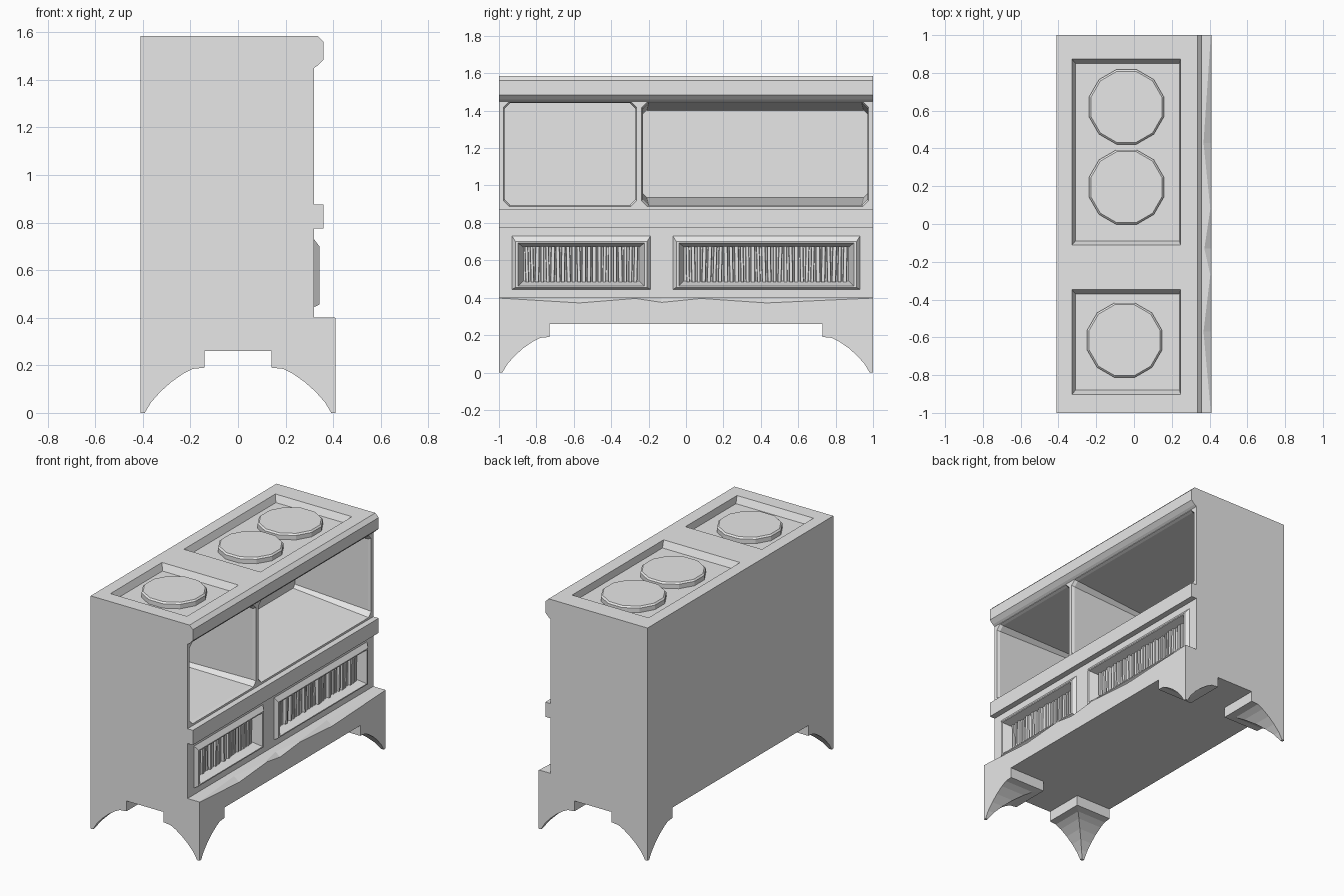
import bpy, bmesh, math, random

random.seed(4)
if "Cube" in bpy.data.objects:
    bpy.data.objects.remove(bpy.data.objects["Cube"], do_unlink=True)

grey = bpy.data.materials.new("plain_grey")
grey.use_nodes = True
COLOUR = (0.8, 0.8, 0.8, 1)
grey.diffuse_color = COLOUR
grey.node_tree.nodes["Principled BSDF"].inputs["Base Color"].default_value = COLOUR


def loft(name, rings):
    """Closed solid through a list of matching point rings."""
    bm = bmesh.new()
    loops = [[bm.verts.new(p) for p in ring] for ring in rings]
    for a, b in zip(loops, loops[1:]):
        for i in range(len(a)):
            j = (i + 1) % len(a)
            bm.faces.new((a[i], a[j], b[j], b[i]))
    bm.faces.new(loops[0])
    bm.faces.new(loops[-1])
    bmesh.ops.recalc_face_normals(bm, faces=bm.faces)
    mesh = bpy.data.meshes.new(name)
    bm.to_mesh(mesh)
    bm.free()
    mesh.materials.append(grey)
    obj = bpy.data.objects.new(name, mesh)
    bpy.context.collection.objects.link(obj)
    return obj


def upright(x, y0, y1, z0, z1, c=0):
    """Rectangle facing x, with corners clipped by c."""
    if not c:
        return [(x, y0, z0), (x, y1, z0), (x, y1, z1), (x, y0, z1)]
    return [(x, y0 + c, z0), (x, y1 - c, z0), (x, y1, z0 + c), (x, y1, z1 - c),
            (x, y1 - c, z1), (x, y0 + c, z1), (x, y0, z1 - c), (x, y0, z0 + c)]


def flat(z, x0, x1, y0, y1):
    """Rectangle facing z."""
    return [(x0, y0, z), (x1, y0, z), (x1, y1, z), (x0, y1, z)]


def along_y(name, profile):
    return loft(name, [[(x, y, z) for x, z in profile] for y in (-1, 1)])


def cut(targets, rings):
    """Carve a lofted shape out of each target and remove the cutter."""
    cutter = loft("cutter", rings)
    for obj in targets:
        mod = obj.modifiers.new("cut", "BOOLEAN")
        mod.operation, mod.solver, mod.object = "DIFFERENCE", "EXACT", cutter
        bpy.context.view_layer.update()
        graph = bpy.context.evaluated_depsgraph_get()
        mesh = bpy.data.meshes.new_from_object(obj.evaluated_get(graph))
        obj.modifiers.clear()
        obj.data = mesh
    bpy.data.objects.remove(cutter, do_unlink=True)


# Main case
case = loft("case", [flat(0.26, -0.41, 0.32, -1, 1), flat(1.585, -0.41, 0.32, -1, 1)])

# Open compartments: the wide one is shallower and narrows to the back
for y0, y1, back, taper in ((-0.97, -0.27, -0.37, 0), (-0.23, 0.97, -0.25, 0.04)):
    cut([case], [upright(0.33, y0 - 0.01, y1 + 0.01, 0.885, 1.45, 0.03),
                 upright(0.30, y0, y1, 0.895, 1.44, 0.03),
                 upright(back, y0, y1, 0.895 + taper, 1.44 - taper, 0.02)])

# Sunken top trays with hot plates
for y0, y1 in ((-0.12, 0.88), (-0.91, -0.34)):
    cut([case], [flat(1.60, -0.335, 0.25, y0, y1),
                 flat(1.54, -0.31, 0.24, y0 + 0.03, y1 - 0.03)])
for i, (x, y) in enumerate(((-0.04, 0.62), (-0.04, 0.195), (-0.05, -0.615))):
    rings = []
    for z, r in ((1.535, 0.205), (1.57, 0.205), (1.58, 0.195)):
        turns = [math.radians(30 * k + 15) for k in range(12)]
        rings.append([(x + r * math.cos(t), y + r * math.sin(t), z) for t in turns])
    loft(f"hot_plate_{i + 1}", rings)

# Cornice and middle ledge
along_y("cornice", [(0.32, 1.45), (0.335, 1.46), (0.36, 1.485), (0.36, 1.56),
                    (0.335, 1.585), (0.32, 1.585)])
along_y("ledge", [(0.32, 0.775), (0.36, 0.775), (0.36, 0.875), (0.32, 0.875)])

# Base skirt with a worn top edge
wear = ((-1, 0.002), (-0.57, 0.028), (-0.27, 0.004), (-0.13, 0.025),
        (0.08, 0.004), (0.43, 0.028), (1, 0.002))
loft("base_skirt", [[(0.32, y, 0.26), (0.41, y, 0.26), (0.41, y, 0.4 - d),
                     (0.41 - 1.5 * d, y, 0.4), (0.32, y, 0.4)] for y, d in wear])

# Grilles: raised trim, sloping recess and uneven upright slats
for side, y0, y1, count in (("right", -0.90, -0.22, 22), ("left", -0.04, 0.90, 30)):
    trim = loft(f"grille_trim_{side}", [upright(0.32, y0 - 0.03, y1 + 0.03, 0.445, 0.73),
                                        upright(0.342, y0 - 0.012, y1 + 0.012, 0.455, 0.70)])
    cut([case, trim], [upright(0.35, y0, y1, 0.46, 0.695),
                       upright(0.265, y0 + 0.03, y1 - 0.03, 0.49, 0.67)])
    step = (y1 - y0 - 0.07) / count
    for k in range(count):
        y = y0 + 0.035 + step * (k + 0.5)
        w = step * random.uniform(0.32, 0.46)
        lean = random.uniform(-0.003, 0.003)
        x = random.uniform(0.285, 0.30)
        loft(f"slat_{side}_{k + 1}",
             [[(0.26, y - w + s, z), (x, y - w * 0.7 + s, z),
               (x, y + w * 0.7 + s, z), (0.26, y + w + s, z)]
              for z, s in ((0.485, -lean), (0.675, lean))])

# Corner feet: square pads sweeping down to a point
sweep = ((0.0, 0.018), (0.045, 0.045), (0.09, 0.085), (0.13, 0.13),
         (0.165, 0.18), (0.185, 0.22), (0.19, 0.27), (0.26, 0.27))
for sx, xname in ((1, "left"), (-1, "right")):
    for sy, yname in ((1, "back"), (-1, "front")):
        loft(f"foot_{yname}_{xname}",
             [flat(z, sx * 0.41, sx * (0.41 - s), sy, sy * (1 - s)) for z, s in sweep])
